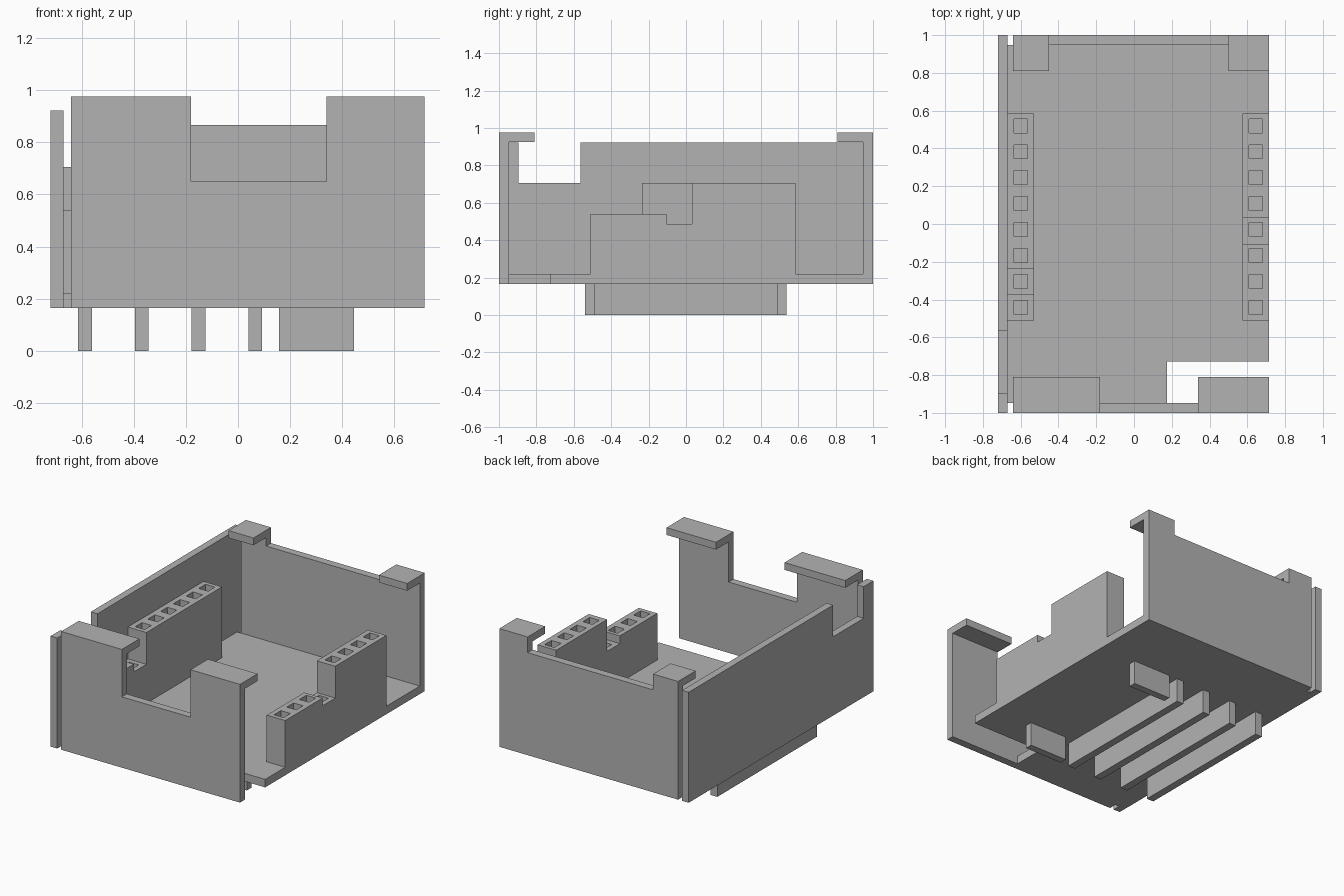
import bpy, bmesh
from mathutils import Vector

cube = bpy.data.objects.get("Cube")
if cube:
    bpy.data.objects.remove(cube, do_unlink=True)

GREY = (0.45, 0.45, 0.45, 1.0)
grey = bpy.data.materials.new("plain grey")
grey.use_nodes = True
grey.diffuse_color = GREY
grey.node_tree.nodes["Principled BSDF"].inputs["Base Color"].default_value = GREY


def prism(name, outline, axis, low, high):
    """Extrude a flat outline along one axis from low to high."""
    place = {"x": lambda a, b: (low, a, b),
             "y": lambda a, b: (a, low, b),
             "z": lambda a, b: (a, b, low)}[axis]
    step = Vector([(high - low) * (axis == k) for k in "xyz"])
    bm = bmesh.new()
    face = bm.faces.new([bm.verts.new(place(a, b)) for a, b in outline])
    top = bmesh.ops.extrude_face_region(bm, geom=[face])["geom"]
    bmesh.ops.translate(bm, vec=step,
                        verts=[v for v in top if isinstance(v, bmesh.types.BMVert)])
    bmesh.ops.recalc_face_normals(bm, faces=bm.faces)
    mesh = bpy.data.meshes.new(name)
    bm.to_mesh(mesh)
    bm.free()
    mesh.materials.append(grey)
    obj = bpy.data.objects.new(name, mesh)
    bpy.context.collection.objects.link(obj)
    return obj


def box(name, x, y, z):
    return prism(name, [(x[0], y[0]), (x[1], y[0]), (x[1], y[1]), (x[0], y[1])], "z", *z)


BASE, FLOOR, TOP = 0.165, 0.22, 0.975
LEFT, RIGHT = -0.64, 0.715
SIDE = -0.67

# Floor plate with a cut-out front corner
prism("floor_plate", [(SIDE, -0.947), (0.175, -0.947), (0.175, -0.727), (RIGHT, -0.727),
                      (RIGHT, 0.947), (SIDE, 0.947)], "z", BASE, FLOOR)

# Side wall with a notch near the front
prism("side_wall", [(-1, BASE), (1, BASE), (1, 0.922), (-0.565, 0.922), (-0.565, 0.705),
                    (-0.895, 0.705), (-0.895, 0.922), (-1, 0.922)], "x", -0.72, SIDE)

# End walls: notched panels with inward lips on top
for end, s, n0, n1, depth in (("front", -1, -0.18, 0.34, 0.65),
                              ("back", 1, -0.45, 0.5, 0.867)):
    prism(end + "_wall", [(LEFT, BASE), (RIGHT, BASE), (RIGHT, TOP), (n1, TOP), (n1, depth),
                          (n0, depth), (n0, TOP), (LEFT, TOP)], "y", *sorted((s * 0.947, s)))
    for label, span in (("a", (LEFT, n0)), ("b", (n1, RIGHT))):
        box(f"{end}_lip_{label}", span, sorted((s * 0.947, s * 0.81)), (0.925, TOP))

# Pin headers: stepped bars with a row of square sockets
for side, x0, n0, n1 in (("right", -0.67, -0.37, -0.235), ("left", 0.575, -0.105, 0.032)):
    bar = prism(side + "_header", [(-0.51, FLOOR), (0.585, FLOOR), (0.585, 0.705), (n1, 0.705),
                                   (n1, 0.487), (n0, 0.487), (n0, 0.54), (-0.51, 0.54)],
                "x", x0, x0 + 0.14)
    for i in range(8):
        y = 0.52 - i * 0.1375
        cx = x0 + 0.07
        cutter = box("socket_cutter", (cx - 0.036, cx + 0.036),
                     (y - 0.037, y + 0.037), (0.25, 1.0))
        cutter.hide_render = True
        mod = bar.modifiers.new("socket", "BOOLEAN")
        mod.operation = "DIFFERENCE"
        mod.solver = "EXACT"
        mod.object = cutter
        bpy.context.view_layer.objects.active = bar
        bpy.ops.object.modifier_apply(modifier=mod.name)
        bpy.data.objects.remove(cutter, do_unlink=True)

# Rails and end tabs under the floor
for i in range(4):
    x = -0.613 + i * 0.2175
    box(f"under_rail_{i + 1}", (x, x + 0.053), (-0.54, 0.537), (0, BASE))
for label, y in (("front", -0.54), ("back", 0.487)):
    box(f"under_tab_{label}", (0.157, 0.445), (y, y + 0.05), (0, BASE))
